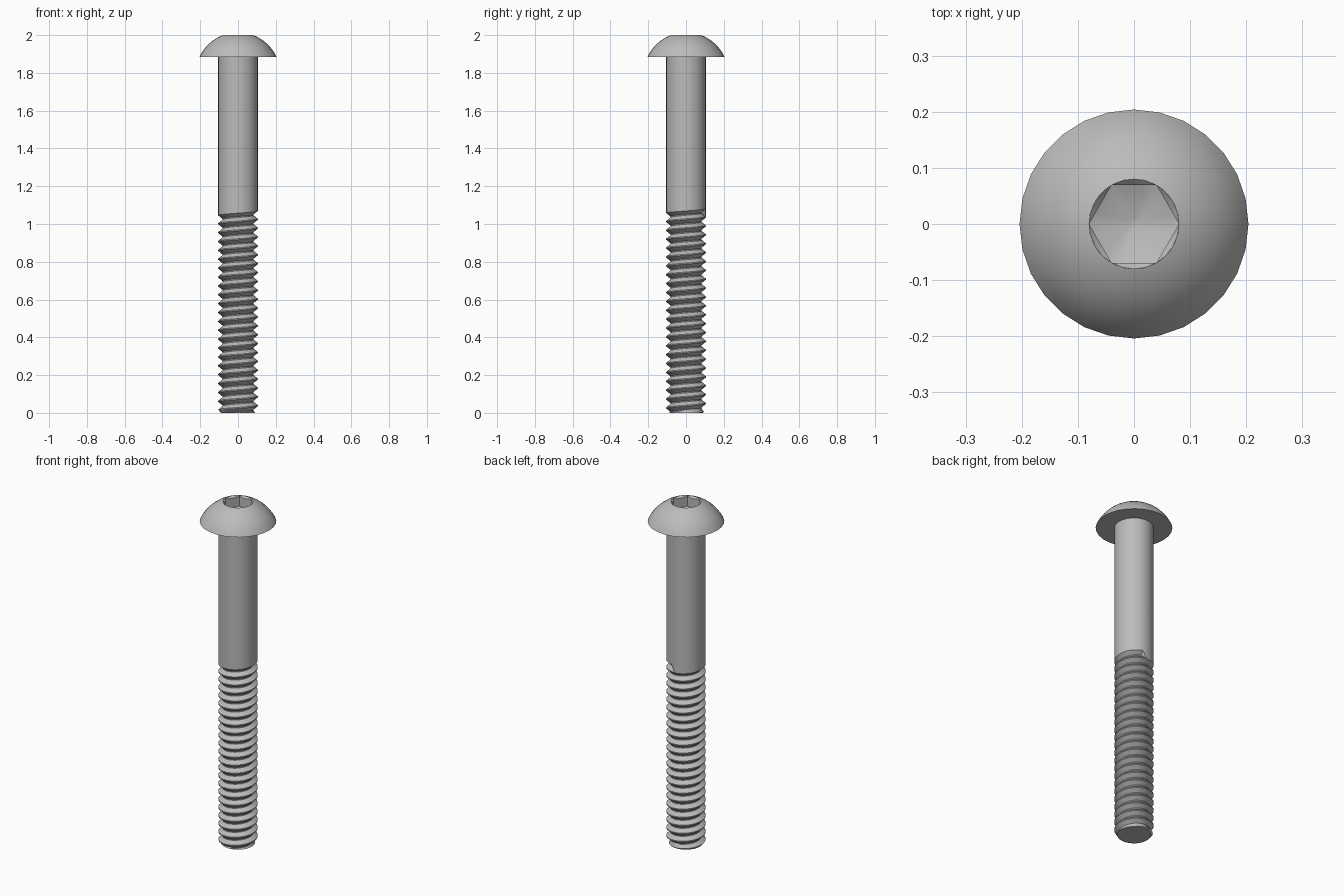
import bpy, bmesh
from math import sin, cos, pi, sqrt, radians

if "Cube" in bpy.data.objects:
    bpy.data.objects.remove(bpy.data.objects["Cube"], do_unlink=True)

steel = bpy.data.materials.new("steel_grey")
steel.use_nodes = True
GREY = (0.5, 0.5, 0.5, 1)
steel.diffuse_color = GREY
steel.node_tree.nodes["Principled BSDF"].inputs["Base Color"].default_value = GREY


def skin(name, rows, angle):
    """Join rows of points (bottom to top, counter-clockwise) into a surface."""
    bm = bmesh.new()
    grid = [[bm.verts.new(p) for p in row] for row in rows]
    for low, high in zip(grid, grid[1:]):
        for j in range(len(low) - 1):
            bm.faces.new((low[j], low[j + 1], high[j + 1], high[j]))
    bmesh.ops.remove_doubles(bm, verts=bm.verts, dist=1e-5)
    bmesh.ops.dissolve_degenerate(bm, edges=bm.edges, dist=1e-5)
    mesh = bpy.data.meshes.new(name)
    bm.to_mesh(mesh)
    bm.free()
    mesh.materials.append(steel)
    ob = bpy.data.objects.new(name, mesh)
    bpy.context.collection.objects.link(ob)
    bpy.ops.object.select_all(action="DESELECT")
    ob.select_set(True)
    bpy.context.view_layer.objects.active = ob
    bpy.ops.object.shade_smooth_by_angle(angle=radians(angle))
    return ob


def ring(n, point, start=0):
    """A closed row; point(angle) gives radius and height."""
    row = []
    for j in range(n + 1):
        a = start + 2 * pi * (j % n) / n
        r, z = point(a)
        row.append((r * cos(a), r * sin(a), z))
    return row


# Domed head: flat underside and a spherical cap cut off at the socket rim
HEAD_R, HEAD_Z, RIM = 0.204, 1.885, 0.08
drop = (HEAD_R**2 - RIM**2 - (2 - HEAD_Z)**2) / (2 * (2 - HEAD_Z))
ball = sqrt(HEAD_R**2 + drop**2)
profile = [(0, HEAD_Z), (HEAD_R, HEAD_Z)]
for i in range(1, 9):
    z = HEAD_Z + (2 - HEAD_Z) * sin(i / 8 * pi / 2)
    profile.append((sqrt(ball**2 - (z - HEAD_Z + drop)**2), z))
skin("head", [ring(28, lambda a, p=p: p) for p in profile], 35)


# Hex socket: chamfered rim, six flat walls and a conical floor
def hexagon(a):
    return RIM * cos(pi / 6) / cos(a % (pi / 3) - pi / 6)


socket = [
    lambda a: (RIM, 2),
    lambda a: (hexagon(a), 2 - (RIM - hexagon(a))),
    lambda a: (hexagon(a), 1.935),
    lambda a: (0.01, 1.91),
    lambda a: (0, 1.91),
]
skin("hex_socket", [ring(24, f) for f in socket], 25)

# Shank and helical thread in one skin; the thread runs out at a spiral shoulder
SHANK_R, ROOT_R, TIP_R = 0.105, 0.083, 0.09
PITCH, SIDES, SHOULDER = 0.047, 28, 1.036
tooth = [(0, SHANK_R), (0.12, SHANK_R), (0.5, ROOT_R), (0.62, ROOT_R)]
turns = int(SHOULDER / PITCH) + 3
rows = [[(0, 0, 0)] * (SIDES + 1)]
for i in range(turns * len(tooth)):
    frac, radius = tooth[i % len(tooth)]
    row = []
    for j in range(SIDES + 1):
        a = pi / 2 + 2 * pi * j / SIDES
        top = SHOULDER + PITCH * (j % SIDES) / SIDES
        z = PITCH * (i // len(tooth) + frac + j / SIDES - 1)
        r = min(radius, TIP_R + max(z, 0) * 0.8)
        if z <= 0:
            r, z = TIP_R, 0
        elif z >= top:
            r, z = SHANK_R, top
        row.append((r * cos(a), r * sin(a), z))
    rows.append(row)
rows.append(ring(SIDES, lambda a: (SHANK_R, HEAD_Z), pi / 2))
skin("threaded_shank", rows, 30)
